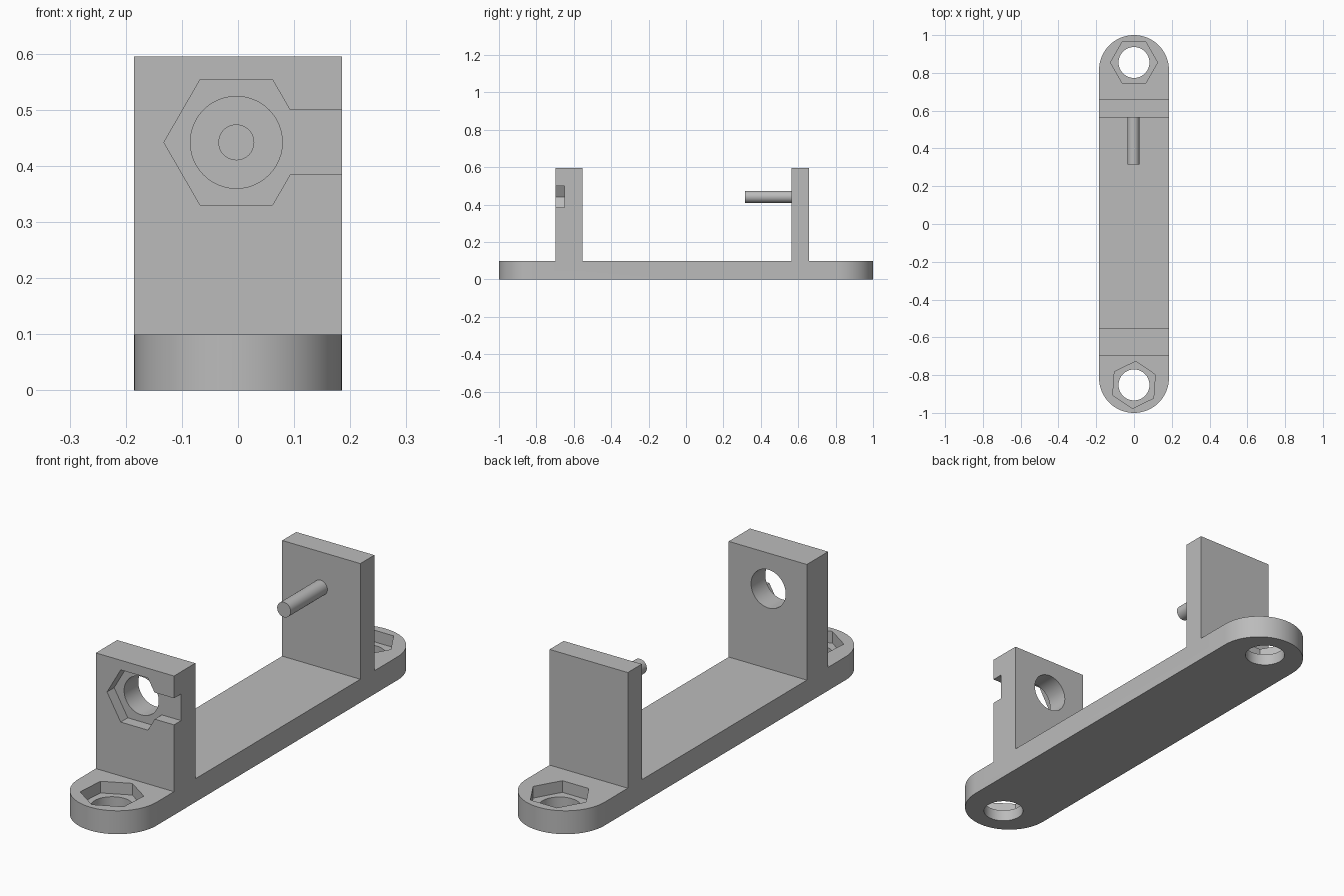
import bpy, bmesh
from math import sin, cos, pi, radians
from mathutils import Matrix, Vector

if "Cube" in bpy.data.objects:
    bpy.data.objects.remove(bpy.data.objects["Cube"])

grey = bpy.data.materials.new("plain grey")
grey.use_nodes = True
COLOUR = (0.5, 0.5, 0.5, 1)
grey.diffuse_color = COLOUR
grey.node_tree.nodes["Principled BSDF"].inputs["Base Color"].default_value = COLOUR

HALF = 0.185      # half width of the bracket
AXLE = (-0.003, 0.442)  # x and z of the pin and bore
FRONT = -0.697    # outer face of the front wall


def make(name, bm):
    bmesh.ops.recalc_face_normals(bm, faces=bm.faces)
    mesh = bpy.data.meshes.new(name)
    bm.to_mesh(mesh)
    bm.free()
    mesh.materials.append(grey)
    obj = bpy.data.objects.new(name, mesh)
    bpy.context.collection.objects.link(obj)
    return obj


def box(name, lo, hi):
    lo, hi = Vector(lo), Vector(hi)
    bm = bmesh.new()
    bmesh.ops.create_cube(bm, size=1)
    bmesh.ops.scale(bm, vec=hi - lo, verts=bm.verts)
    bmesh.ops.translate(bm, vec=(lo + hi) / 2, verts=bm.verts)
    return make(name, bm)


def prism(name, start, end, radius, sides=48, turn=0):
    """Regular prism between two points, turned about its axis (degrees)."""
    start, end = Vector(start), Vector(end)
    axis = end - start
    rot = Matrix.Rotation(-pi / 2, 4, "X") if abs(axis.y) > abs(axis.z) else Matrix()
    bm = bmesh.new()
    bmesh.ops.create_cone(bm, cap_ends=True, segments=sides, radius1=radius,
                          radius2=radius, depth=axis.length)
    # put a corner on the x axis before applying the turn
    corner = max(bm.verts, key=lambda v: v.co.x).co
    spin = Matrix.Rotation(radians(turn) - Vector((1, 0)).angle_signed(corner.xy) * -1, 4, "Z")
    bm.transform(Matrix.Translation((start + end) / 2) @ rot @ spin)
    return make(name, bm)


def apply(target, operation, others):
    for other in others:
        mod = target.modifiers.new("bool", "BOOLEAN")
        mod.operation, mod.solver, mod.object = operation, "EXACT", other
        bpy.context.view_layer.objects.active = target
        bpy.ops.object.modifier_apply(modifier=mod.name)
        bpy.data.objects.remove(other)


# Base strip with rounded ends
bm = bmesh.new()
outline = []
for end in (1, -1):
    for i in range(33):
        a = pi * i / 32
        outline.append(bm.verts.new((end * HALF * cos(a),
                                     end * (1 - HALF + HALF * sin(a)), 0)))
face = bm.faces.new(outline)
top = bmesh.ops.extrude_face_region(bm, geom=[face])["geom"]
bmesh.ops.translate(bm, vec=(0, 0, 0.1),
                    verts=[v for v in top if isinstance(v, bmesh.types.BMVert)])
bracket = make("bracket", bm)

# Upright walls, and the pin on the back wall
x, z = AXLE
apply(bracket, "UNION", [
    box("front_wall", (-HALF, FRONT, 0.05), (HALF, -0.553, 0.595)),
    box("back_wall", (-HALF, 0.563, 0.05), (HALF, 0.658, 0.595)),
    prism("pin", (x, 0.315, z), (x, 0.6, z), 0.032),
])

# Bolt holes with hexagonal nut pockets, in the base
cutters = []
for y, turn in ((0.855, 0), (-0.852, 26)):
    cutters += [prism("bolt_hole", (0, y, -0.1), (0, y, 0.2), 0.082),
                prism("nut_pocket", (0, y, 0.05), (0, y, 0.2), 0.125, 6, turn)]

# Bore, nut pocket and side slot in the front wall
pocket = FRONT + 0.048
cutters += [
    prism("bore", (x, FRONT - 0.1, z), (x, -0.45, z), 0.082),
    prism("wall_pocket", (x, FRONT - 0.1, z), (x, pocket, z), 0.129, 6),
    box("slot", (x, FRONT - 0.1, 0.386), (HALF + 0.1, pocket, 0.5)),
]
apply(bracket, "DIFFERENCE", cutters)

bpy.ops.object.select_all(action="DESELECT")
bracket.select_set(True)
bpy.context.view_layer.objects.active = bracket
bpy.ops.object.shade_smooth_by_angle(angle=radians(30))
